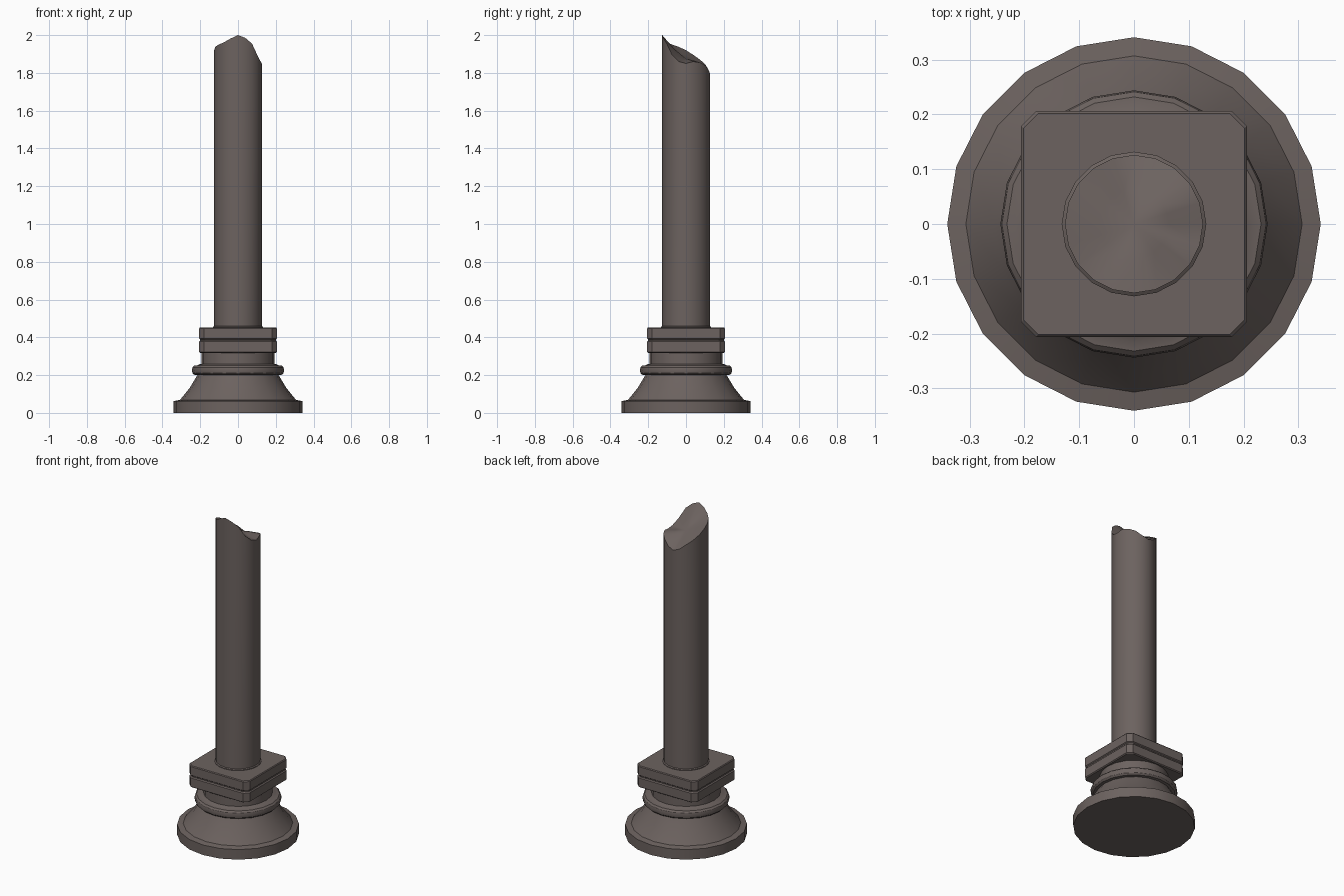
import bpy, bmesh, math

if "Cube" in bpy.data.objects:
    bpy.data.objects.remove(bpy.data.objects["Cube"])

SIDES = 20
stone = bpy.data.materials.new("dark_brown_grey")
stone.diffuse_color = (0.15, 0.123, 0.115, 1)
stone.use_nodes = True
stone.node_tree.nodes["Principled BSDF"].inputs["Base Color"].default_value = stone.diffuse_color


def finish(bm, name, angle=32):
    bmesh.ops.recalc_face_normals(bm, faces=bm.faces)
    mesh = bpy.data.meshes.new(name)
    bm.to_mesh(mesh)
    bm.free()
    mesh.materials.append(stone)
    ob = bpy.data.objects.new(name, mesh)
    bpy.context.collection.objects.link(ob)
    bpy.ops.object.select_all(action='DESELECT')
    ob.select_set(True)
    bpy.context.view_layer.objects.active = ob
    bpy.ops.object.shade_smooth_by_angle(angle=math.radians(angle))
    return ob


def bridge(bm, a, b):
    n = len(a)
    for i in range(n):
        j = (i + 1) % n
        bm.faces.new((a[i], a[j], b[j], b[i]))


def circle(bm, r, heights):
    return [bm.verts.new((r * math.cos(math.tau * i / SIDES),
                          r * math.sin(math.tau * i / SIDES), h))
            for i, h in enumerate(heights)]


# turned foot: disc, flared cone, rounded ring and neck
bm = bmesh.new()
profile = [(0.341, 0), (0.341, 0.062), (0.307, 0.069), (0.255, 0.133),
           (0.215, 0.2), (0.232, 0.202), (0.241, 0.211), (0.244, 0.226),
           (0.241, 0.241), (0.232, 0.25), (0.216, 0.252), (0.208, 0.256),
           (0.194, 0.26), (0.194, 0.322)]
rings = [circle(bm, r, [z] * SIDES) for r, z in profile]
for a, b in zip(rings, rings[1:]):
    bridge(bm, a, b)
bm.faces.new(rings[0])
bm.faces.new(rings[-1])
finish(bm, "turned_foot")

# two square plates with cut corners and a shallow groove between them
bm = bmesh.new()
levels = [(0.200, 0.318), (0.206, 0.323), (0.206, 0.377), (0.200, 0.383),
          (0.200, 0.389), (0.206, 0.394), (0.206, 0.447), (0.202, 0.452)]
rings = []
for h, z in levels:
    c = h - 0.027
    pts = [(h, -c), (h, c), (c, h), (-c, h), (-h, c), (-h, -c), (-c, -h), (c, -h)]
    rings.append([bm.verts.new((x, y, z)) for x, y in pts])
for a, b in zip(rings, rings[1:]):
    bridge(bm, a, b)
bm.faces.new(rings[0])
bm.faces.new(rings[-1])
finish(bm, "square_plates", 25)

# shaft with a small collar and a broken, slanting top
bm = bmesh.new()
rim = [1.85, 1.86, 1.855, 1.84, 1.815, 1.80, 1.815, 1.845, 1.87, 1.895,
       1.92, 1.938, 1.95, 1.962, 1.982, 2.0, 1.985, 1.955, 1.895, 1.86]
collar = [circle(bm, r, [z] * SIDES)
          for r, z in [(0.132, 0.449), (0.132, 0.456), (0.126, 0.46)]]
top = circle(bm, 0.126, rim)
inner = circle(bm, 0.063, [1.877 + (h - 1.88) * 0.42 for h in rim])
loops = collar + [top, inner]
for a, b in zip(loops, loops[1:]):
    bridge(bm, a, b)
centre = bm.verts.new((0, 0, 1.875))
for i in range(SIDES):
    bm.faces.new((inner[i], inner[(i + 1) % SIDES], centre))
bm.faces.new(collar[0])
finish(bm, "broken_shaft")
